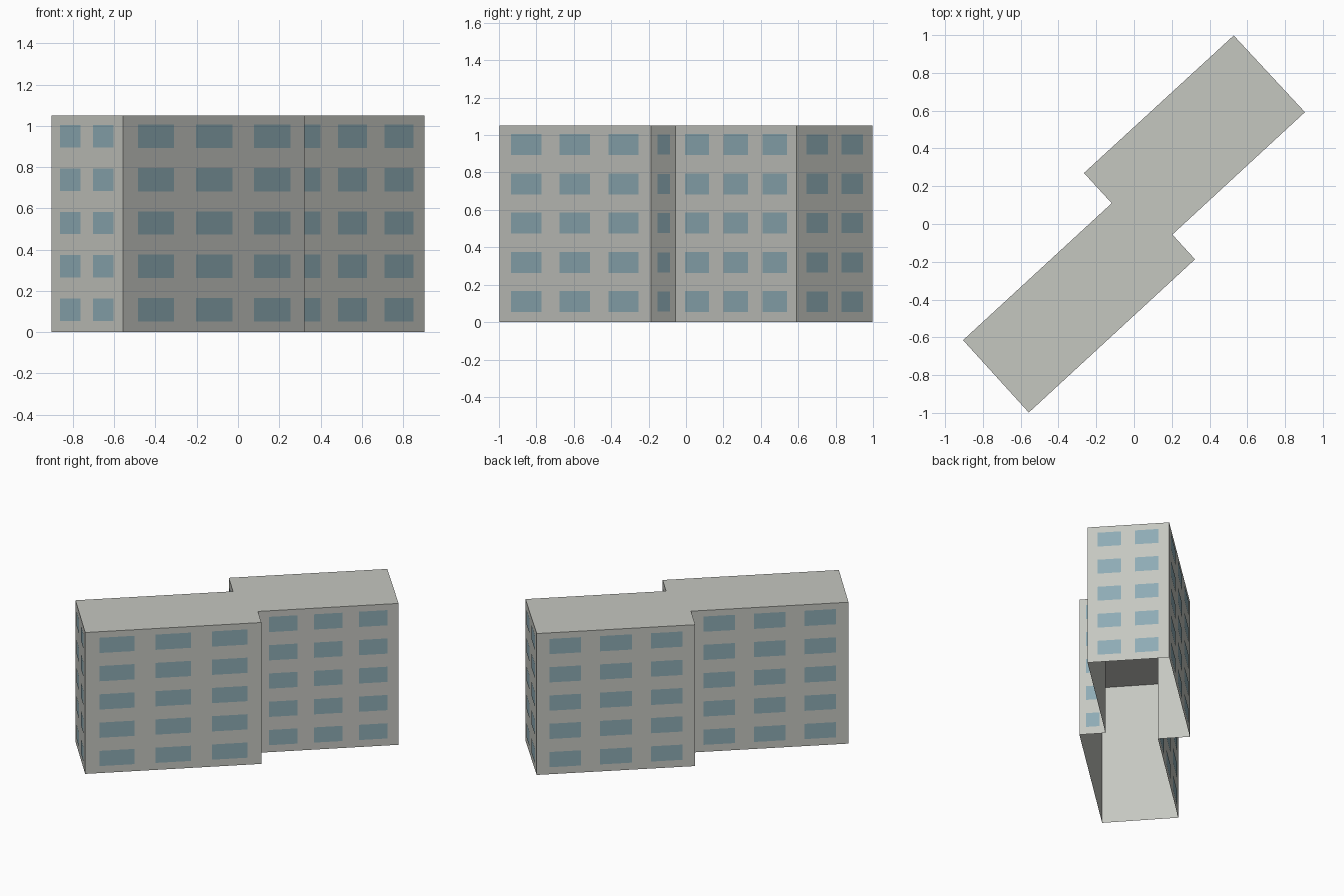
import bpy
import bmesh
from mathutils import Vector

cube = bpy.data.objects.get("Cube")
if cube:
    bpy.data.objects.remove(cube)

HEIGHT = 1.05
FLOORS = 5
STOREY = HEIGHT / FLOORS
OFFSET = 0.002

# Footprint corners, counterclockwise from the left end wall
CORNERS = [(-0.905, -0.615), (-0.557, -0.998), (0.323, -0.187), (0.203, -0.056),
           (0.905, 0.592), (0.528, 0.998), (-0.265, 0.27), (-0.118, 0.11)]

# Window layouts: centres along the wall, width share, height
LONG = ((0.18, 0.5, 0.82), 0.2, 0.113)
END = ((0.266, 0.727), 0.285, 0.108)
STEP = ((0.51,), 0.51, 0.107)
LAYOUTS = [END, LONG, STEP, LONG, END, LONG, STEP, LONG]


def material(name, colour):
    mat = bpy.data.materials.new(name)
    mat.use_nodes = True
    mat.diffuse_color = (*colour, 1)
    mat.node_tree.nodes["Principled BSDF"].inputs["Base Color"].default_value = (*colour, 1)
    return mat


def make_object(name, bm, mat):
    mesh = bpy.data.meshes.new(name)
    bm.to_mesh(mesh)
    bm.free()
    mesh.materials.append(mat)
    obj = bpy.data.objects.new(name, mesh)
    bpy.context.collection.objects.link(obj)


concrete = material("warm grey concrete", (0.56, 0.57, 0.53))
glass = material("blue grey glass", (0.27, 0.41, 0.46))

# Building shell: walls and flat roof, open underneath
bm = bmesh.new()
base = [bm.verts.new((x, y, 0)) for x, y in CORNERS]
top = [bm.verts.new((x, y, HEIGHT)) for x, y in CORNERS]
for i in range(len(CORNERS)):
    j = (i + 1) % len(CORNERS)
    bm.faces.new((base[i], base[j], top[j], top[i]))
bm.faces.new(top)
make_object("building_shell", bm, concrete)

# Window panes: flat plates just proud of every wall
bm = bmesh.new()
for i, (centres, width, height) in enumerate(LAYOUTS):
    start = Vector((*CORNERS[i], 0))
    along = Vector((*CORNERS[(i + 1) % len(CORNERS)], 0)) - start
    outward = Vector((along.y, -along.x, 0)).normalized() * OFFSET
    for centre in centres:
        left = start + along * (centre - width / 2) + outward
        right = start + along * (centre + width / 2) + outward
        for floor in range(FLOORS):
            low = Vector((0, 0, (floor + 0.52) * STOREY - height / 2))
            high = low + Vector((0, 0, height))
            bm.faces.new([bm.verts.new(p) for p in
                          (left + low, right + low, right + high, left + high)])
make_object("window_panes", bm, glass)
